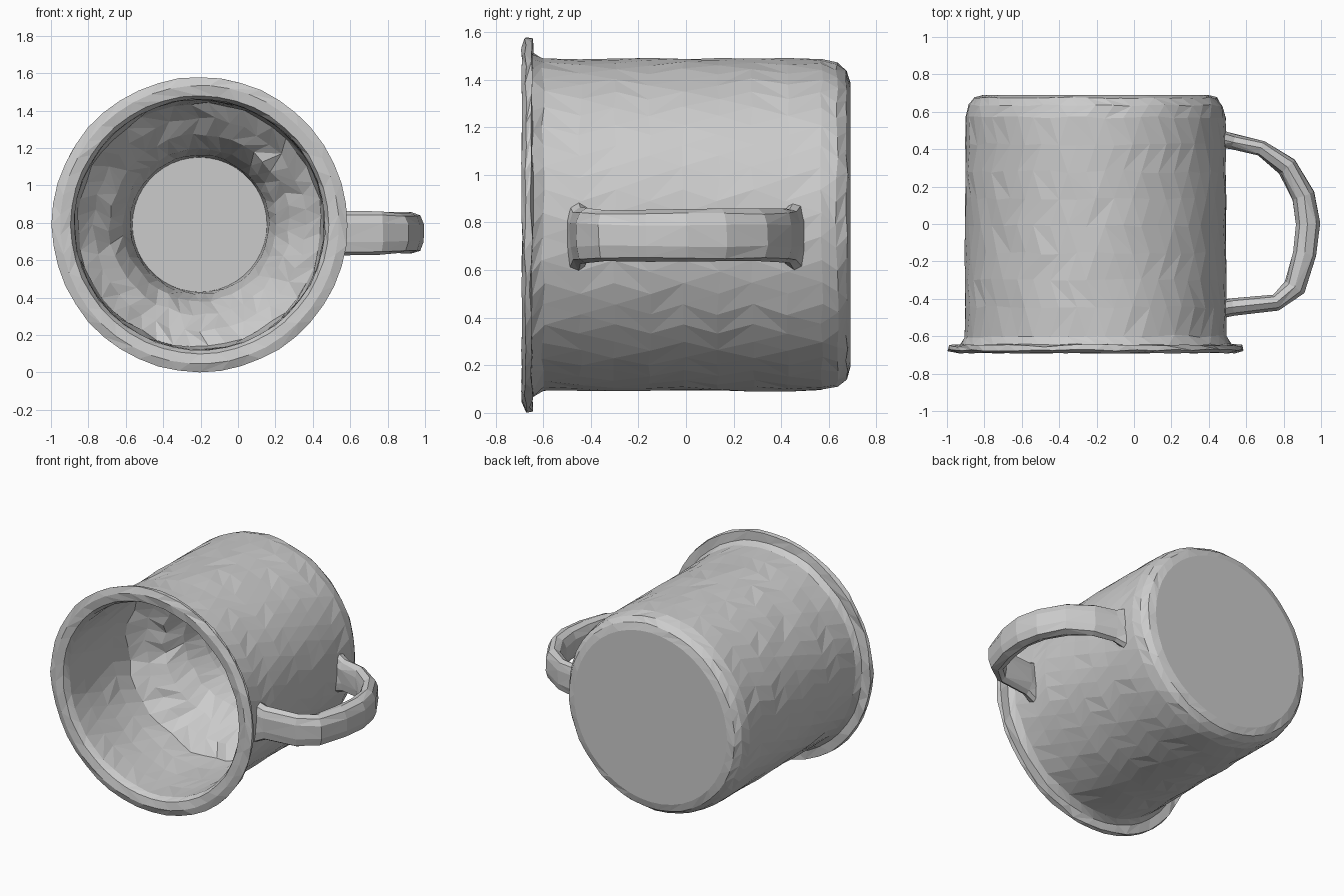
import bpy, bmesh, math, random
from mathutils import Vector

if "Cube" in bpy.data.objects:
    bpy.data.objects.remove(bpy.data.objects["Cube"])

random.seed(4)
CX, CZ = -0.205, 0.79          # mug axis runs along y


def finish(bm, name):
    bmesh.ops.recalc_face_normals(bm, faces=bm.faces)
    me = bpy.data.meshes.new(name)
    bm.to_mesh(me)
    bm.free()
    ob = bpy.data.objects.new(name, me)
    bpy.context.collection.objects.link(ob)
    return ob


def bridge(bm, a, b):
    n = len(a)
    for i in range(n):
        j = (i + 1) % n
        # alternate the diagonal for the faceted, hand-cut look
        if random.random() < 0.5:
            bm.faces.new((a[i], a[j], b[j]))
            bm.faces.new((a[i], b[j], b[i]))
        else:
            bm.faces.new((a[i], a[j], b[i]))
            bm.faces.new((a[j], b[j], b[i]))


def lathe(name, profile, n):
    """Revolve (radius, y, jitter) points round the mug axis, cap both ends."""
    bm = bmesh.new()
    rings = []
    for k, (r, y, jit) in enumerate(profile):
        ring = []
        for i in range(n):
            a = 2 * math.pi * (i + 0.5 * (k % 2)) / n
            rr = r + random.uniform(-jit, jit) * 0.5
            yy = y + random.uniform(-jit, jit)
            ring.append(bm.verts.new((CX + rr * math.cos(a), yy, CZ + rr * math.sin(a))))
        rings.append(ring)
    for a, b in zip(rings, rings[1:]):
        bridge(bm, a, b)
    bm.faces.new(rings[0])
    bm.faces.new(rings[-1])
    return finish(bm, name)


# Mug body: base, outer wall, flared rim, inner wall, thick rounded inner floor
outer = [(0.60, 0.69, 0), (0.65, 0.675, 0.004), (0.68, 0.635, 0.006), (0.695, 0.57, 0.006)]
outer += [(0.698, 0.57 - 0.145 * i, 0.008) for i in range(1, 8)]
rim = [(0.70, -0.60, 0.008), (0.725, -0.645, 0.006), (0.785, -0.65, 0.008),
       (0.79, -0.675, 0.006), (0.745, -0.69, 0.003), (0.69, -0.682, 0.004),
       (0.67, -0.64, 0.006)]
inner = [(0.67, -0.48, 0.008), (0.67, -0.32, 0.008), (0.665, -0.16, 0.01),
         (0.65, -0.02, 0.02), (0.57, 0.06, 0.02), (0.48, 0.15, 0.02),
         (0.41, 0.28, 0.015), (0.37, 0.44, 0.01), (0.36, 0.62, 0)]
lathe("mug_body", outer + rim + inner, 44)

# Handle: path points (x, y, thickness, height) swept with a rounded section
path = [(0.46, 0.455, 0.10, 0.30), (0.53, 0.44, 0.08, 0.23), (0.68, 0.405, 0.09, 0.22),
        (0.82, 0.305, 0.11, 0.22), (0.905, 0.15, 0.12, 0.22), (0.93, 0.0, 0.13, 0.22),
        (0.915, -0.16, 0.13, 0.22), (0.86, -0.34, 0.12, 0.22), (0.76, -0.42, 0.09, 0.23),
        (0.53, -0.445, 0.09, 0.24), (0.46, -0.455, 0.10, 0.31)]
bm = bmesh.new()
rings = []
for k, (x, y, t, h) in enumerate(path):
    p0, p1 = path[max(k - 1, 0)], path[min(k + 1, len(path) - 1)]
    d = Vector((p1[0] - p0[0], p1[1] - p0[1], 0)).normalized()
    side = Vector((-d.y, d.x, 0))
    ring = []
    for i in range(10):
        a = 2 * math.pi * (i + 0.5) / 10
        c, s = math.cos(a), math.sin(a)
        c = math.copysign(abs(c) ** 0.75, c)
        s = math.copysign(abs(s) ** 0.75, s)
        co = Vector((x, y, 0.745)) + side * c * t / 2 + Vector((0, 0, s * h / 2))
        co += Vector([random.uniform(-0.005, 0.005) for _ in range(3)])
        ring.append(bm.verts.new(co))
    rings.append(ring)
for a, b in zip(rings, rings[1:]):
    bridge(bm, a, b)
bm.faces.new(rings[0])
bm.faces.new(rings[-1])
finish(bm, "handle")
